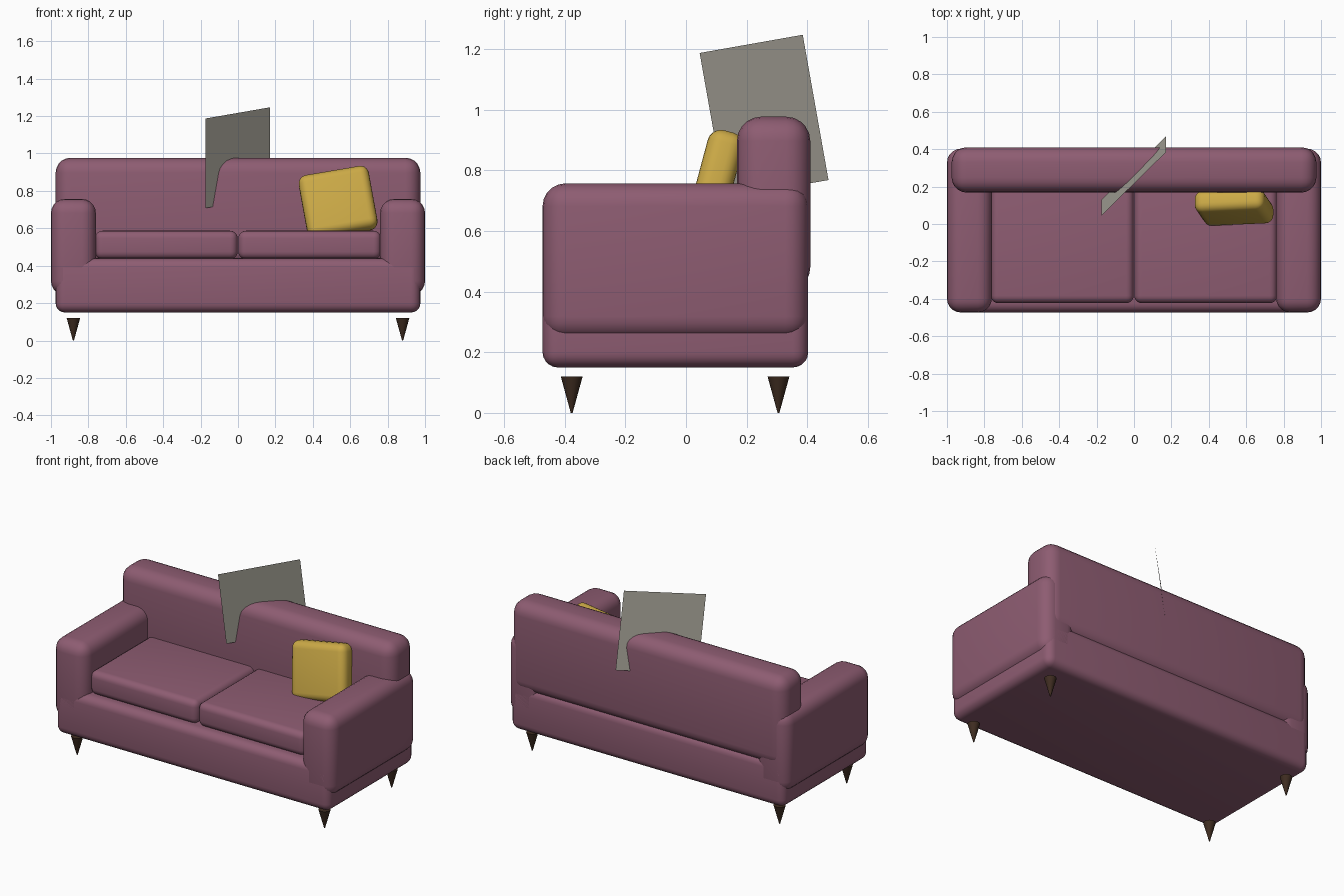
import bpy
import math
from mathutils import Matrix, Euler

if "Cube" in bpy.data.objects:
    bpy.data.objects.remove(bpy.data.objects["Cube"])


def material(name, rgb):
    m = bpy.data.materials.new(name)
    m.diffuse_color = (*rgb, 1.0)
    m.use_nodes = True
    m.node_tree.nodes["Principled BSDF"].inputs["Base Color"].default_value = m.diffuse_color
    return m


MAUVE = material("mauve_fabric", (0.27, 0.108, 0.168))
MUSTARD = material("mustard_fabric", (0.60, 0.40, 0.062))
GREY = material("warm_grey_throw", (0.40, 0.385, 0.33))
WOOD = material("dark_wood", (0.05, 0.026, 0.015))


def soft_box(name, low, high, radius, mat, segments=5):
    """Box between two corners with rounded edges."""
    size = [h - l for l, h in zip(low, high)]
    centre = [(h + l) / 2 for l, h in zip(low, high)]
    bpy.ops.mesh.primitive_cube_add(size=1, location=centre)
    ob = bpy.context.object
    ob.name = name
    ob.data.transform(Matrix.Diagonal((*size, 1)))
    ob.data.materials.append(mat)
    bevel = ob.modifiers.new("rounding", "BEVEL")
    bevel.width = radius
    bevel.segments = segments
    bevel.limit_method = "ANGLE"
    bpy.ops.object.modifier_apply(modifier="rounding")
    bpy.ops.object.shade_smooth_by_angle(angle=math.radians(35))
    return ob


# Base and backrest
soft_box("base", (-0.975, -0.473, 0.15), (0.975, 0.403, 0.44), 0.05, MAUVE)
soft_box("backrest", (-0.975, 0.168, 0.40), (0.975, 0.41, 0.977), 0.08, MAUVE)

# Mirrored arms, seat cushions and legs
for side, sx in (("left", -1), ("right", 1)):
    x0, x1 = sorted((sx * 0.76, sx * 1.0))
    soft_box(side + "_arm", (x0, -0.473, 0.243), (x1, 0.403, 0.757), 0.075, MAUVE)
    x0, x1 = sorted((sx * 0.002, sx * 0.765))
    soft_box(side + "_seat_cushion", (x0, -0.423, 0.435), (x1, 0.22, 0.587), 0.04, MAUVE)
    for end, y in (("front", -0.377), ("back", 0.305)):
        bpy.ops.mesh.primitive_cone_add(vertices=16, radius1=0.003, radius2=0.036,
                                        depth=0.12, location=(sx * 0.88, y, 0.06))
        leg = bpy.context.object
        leg.name = f"{side}_{end}_leg"
        leg.data.materials.append(WOOD)
        bpy.ops.object.shade_smooth_by_angle(angle=math.radians(35))

# Throw pillow: rolled sideways, then leaned against the backrest
pillow = soft_box("throw_pillow", (-0.19, -0.06, -0.175), (0.19, 0.06, 0.175), 0.045, MUSTARD)
lean = Matrix.Rotation(math.radians(-15), 4, "X")
roll = Matrix.Rotation(math.radians(-10), 4, "Y")
pillow.matrix_world = Matrix.Translation((0.535, 0.09, 0.737)) @ lean @ roll

# Flat throw blanket standing diagonally through the backrest
mesh = bpy.data.meshes.new("throw_blanket")
mesh.from_pydata([(-0.174, 0.045, 1.187), (-0.174, 0.13, 0.708),
                  (0.172, 0.47, 0.768), (0.172, 0.385, 1.247)], [], [(0, 1, 2, 3)])
mesh.materials.append(GREY)
bpy.context.collection.objects.link(bpy.data.objects.new("throw_blanket", mesh))
